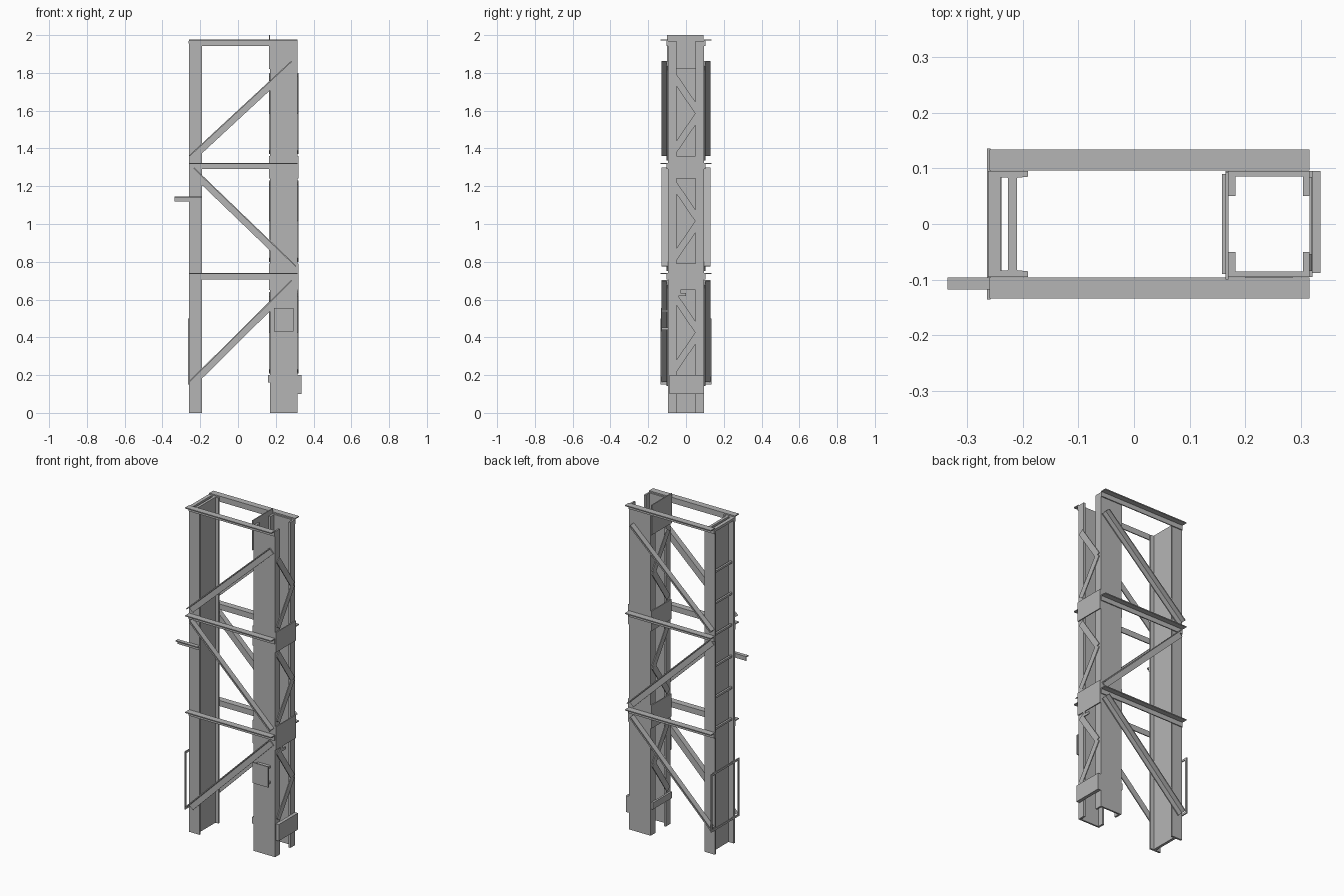
import bpy
from mathutils import Vector

cube = bpy.data.objects.get("Cube")
if cube:
    bpy.data.objects.remove(cube)

steel = bpy.data.materials.new("grey_steel")
steel.use_nodes = True
COLOUR = (0.46, 0.46, 0.46, 1)
steel.diffuse_color = COLOUR
steel.node_tree.nodes["Principled BSDF"].inputs["Base Color"].default_value = COLOUR


def prism(name, start, end, u, v, profile):
    """Extrude a profile, given along axes u and v, from start to end."""
    start, end, u, v = (Vector(a) for a in (start, end, u, v))
    n = len(profile)
    verts = [p + u * a + v * b for p in (start, end) for a, b in profile]
    faces = [(i, (i + 1) % n, n + (i + 1) % n, n + i) for i in range(n)]
    faces += [tuple(reversed(range(n))), tuple(range(n, 2 * n))]
    # Keep normals outward when the axes are left-handed
    if u.cross(v).dot(end - start) < 0:
        faces = [tuple(reversed(f)) for f in faces]
    mesh = bpy.data.meshes.new(name)
    mesh.from_pydata(verts, [], faces)
    mesh.materials.append(steel)
    obj = bpy.data.objects.new(name, mesh)
    bpy.context.collection.objects.link(obj)
    return obj


def box(name, x, y, z):
    rect = [(x[0], y[0]), (x[1], y[0]), (x[1], y[1]), (x[0], y[1])]
    return prism(name, (0, 0, z[0]), (0, 0, z[1]), (1, 0, 0), (0, 1, 0), rect)


def angle_bar(name, x, z, side, width, reach=0.038, t=0.006, y=0.096):
    """L section on the front or back face, outward leg along its upper edge."""
    a, b = Vector((x[0], side * y, z[0])), Vector((x[1], side * y, z[1]))
    d = (b - a).normalized()
    up = Vector((-d.z, 0, d.x))
    h = width / 2
    profile = [(-h, 0), (h, 0), (h, reach), (h - t, reach), (h - t, t), (-h, t)]
    prism(name, a, b, up, (0, side, 0), profile)


def lattice_bar(name, x, a, b, width=0.036, t=0.005):
    a, b = Vector((x, *a)), Vector((x, *b))
    d = (b - a).normalized()
    across = Vector((0, -d.z, d.y))
    h = width / 2
    prism(name, a, b, across, (1, 0, 0), [(-h, 0), (h, 0), (h, t), (-h, t)])


TOP = 1.97

# Single I-section column
i_section = [(-0.26, -0.095), (-0.19, -0.095), (-0.19, -0.085), (-0.21, -0.083),
             (-0.21, 0.083), (-0.19, 0.085), (-0.19, 0.095), (-0.26, 0.095),
             (-0.26, 0.085), (-0.226, 0.083), (-0.226, -0.083), (-0.26, -0.085)]
prism("i_column", (0, 0, 0), (0, 0, TOP), (1, 0, 0), (0, 1, 0), i_section)

# Built-up column: two channels with their flanges facing each other
channel = [(0.17, 0.095), (0.315, 0.095), (0.315, 0.05), (0.304, 0.05),
           (0.304, 0.085), (0.182, 0.085), (0.182, 0.05), (0.17, 0.05)]
for side, face in ((-1, "front"), (1, "back")):
    prism(face + "_channel", (0, 0, 0), (0, 0, TOP), (1, 0, 0), (0, side, 0), channel)

# Zigzag lacing on both open faces of the built-up column
for x, face in ((0.315, "outer"), (0.165, "inner")):
    for top, low in ((1.79, 1.38), (1.22, 0.81), (0.63, 0.22)):
        mid = (top + low) / 2
        lattice_bar(face + "_lacing", x, (-0.07, top), (0.07, mid))
        lattice_bar(face + "_lacing", x, (0.07, mid), (-0.07, low))

# Batten plates
for z in ((1.24, 1.36), (0.65, 0.79)):
    box("outer_batten", (0.315, 0.321), (-0.095, 0.095), z)
    box("inner_batten", (0.164, 0.17), (-0.095, 0.095), z)
box("top_plate", (0.164, 0.17), (-0.1, 0.093), (1.82, 2.0))
box("inner_foot_plate", (0.158, 0.17), (-0.09, 0.09), (0.16, 0.2))
box("outer_foot_plate", (0.315, 0.335), (-0.088, 0.095), (0.1, 0.2))
box("hook_plate", (0.315, 0.321), (-0.05, -0.03), (0.62, 0.66))
box("hook_plate", (0.315, 0.321), (-0.03, 0.0), (0.62, 0.635))

# Horizontal and diagonal angles on front and back
for side, face in ((-1, "front"), (1, "back")):
    for z in (1.96, 1.307, 0.723):
        angle_bar(face + "_horizontal", (-0.26, 0.315), (z, z), side, 0.034)
    for z in ((0.155, 0.69), (1.285, 0.765), (1.35, 1.85)):
        angle_bar(face + "_diagonal", (-0.245, 0.295), z, side, 0.038, 0.034)

# Ladder rungs across the I column
for i in range(6):
    z = 0.75 + 0.19 * i
    box("rung", (-0.25, -0.238), (-0.085, 0.085), (z - 0.006, z + 0.006))
box("top_rung", (-0.262, -0.24), (-0.095, 0.095), (1.955, TOP))

# Thin rectangular frame on the outside of the I column
for y in (-0.13, 0.13):
    box("frame_upright", (-0.264, -0.258), (y - 0.006, y + 0.006), (0.15, 0.5))
for z in (0.156, 0.494):
    box("frame_rail", (-0.264, -0.258), (-0.13, 0.13), (z - 0.006, z + 0.006))

# Small side bracket
angle_bar("side_bracket", (-0.335, -0.19), (1.133, 1.133), -1, 0.026, 0.022)

# Stand-off plate on the front channel
box("standoff_plate", (0.19, 0.295), (-0.133, -0.126), (0.43, 0.555))
for z in (0.445, 0.54):
    box("standoff_leg", (0.2, 0.285), (-0.127, -0.094), (z - 0.006, z + 0.006))
